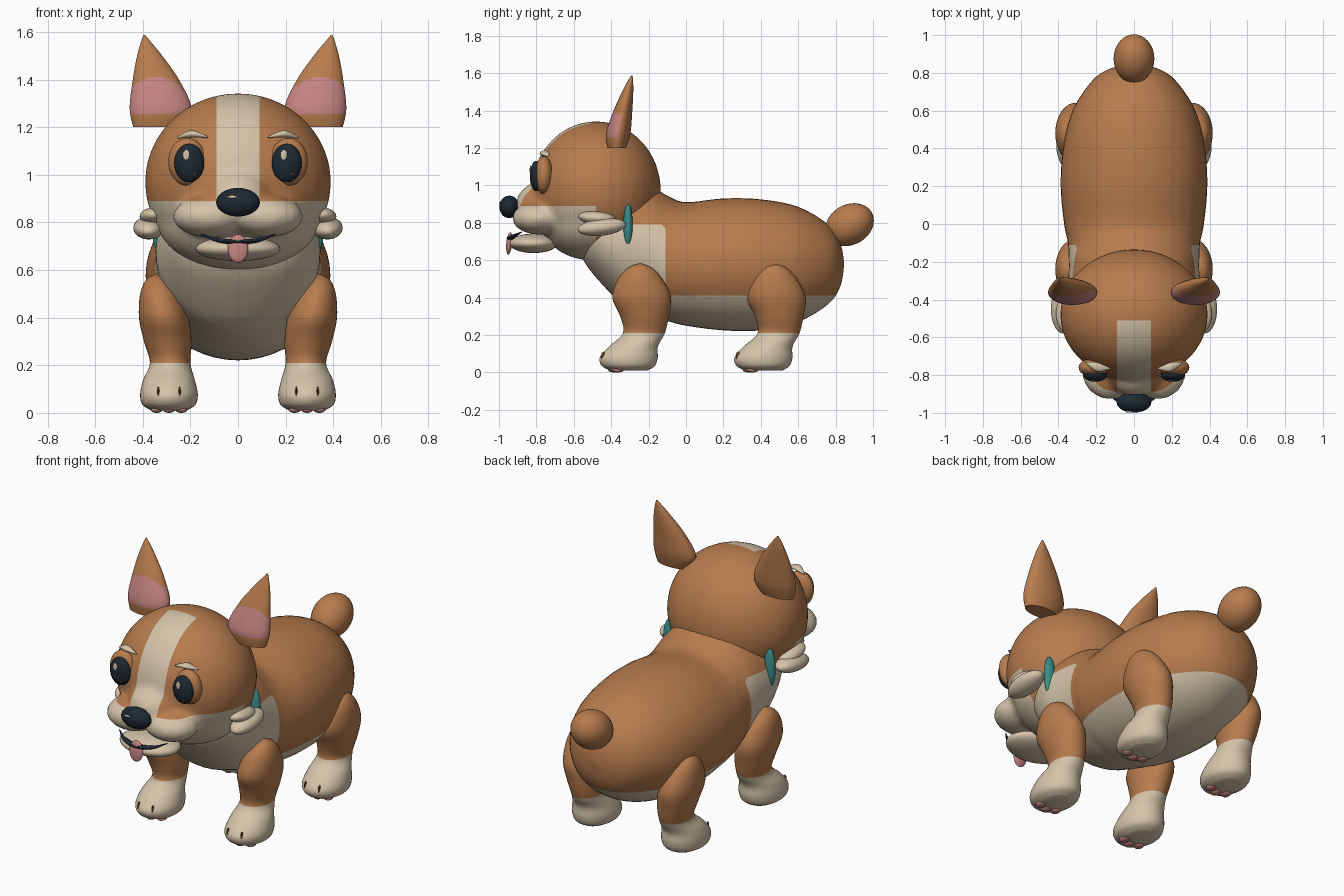
import bpy
import bmesh
import math
from mathutils import Matrix, Vector, Euler

if "Cube" in bpy.data.objects:
    bpy.data.objects.remove(bpy.data.objects["Cube"], do_unlink=True)


def material(name, r, g, b):
    m = bpy.data.materials.new(name)
    m.use_nodes = True
    m.diffuse_color = (r, g, b, 1)
    shader = next(n for n in m.node_tree.nodes if n.type == 'BSDF_PRINCIPLED')
    shader.inputs["Base Color"].default_value = (r, g, b, 1)
    shader.inputs["Roughness"].default_value = 0.7
    return m


BROWN = material("brown fur", 0.47, 0.20, 0.075)
CREAM = material("cream fur", 0.66, 0.55, 0.40)
PINK = material("pink skin", 0.55, 0.23, 0.22)
DARK = material("dark navy", 0.012, 0.022, 0.032)
TEAL = material("teal collar", 0.04, 0.26, 0.25)
CLAW = material("dark brown", 0.15, 0.05, 0.017)
SIDES = ((1, "left"), (-1, "right"))


def finish(name, bm, mats, rule=None, cuts=()):
    """Cut the mesh along colour borders, colour its faces and make the object."""
    for co, no in cuts:
        geom = bm.verts[:] + bm.edges[:] + bm.faces[:]
        bmesh.ops.bisect_plane(bm, geom=geom, dist=1e-5, plane_co=co, plane_no=no)
    bmesh.ops.recalc_face_normals(bm, faces=bm.faces[:])
    if rule:
        for f in bm.faces:
            f.material_index = rule(f.calc_center_median(), f.normal)
    mesh = bpy.data.meshes.new(name)
    bm.to_mesh(mesh)
    bm.free()
    for m in mats:
        mesh.materials.append(m)
    mesh.shade_smooth()
    mesh.set_sharp_from_angle(angle=math.radians(50))
    obj = bpy.data.objects.new(name, mesh)
    bpy.context.collection.objects.link(obj)
    return obj


def add_ball(bm, loc, size, rot=(0, 0, 0), seg=32):
    mat = Matrix.LocRotScale(Vector(loc), Euler(rot), Vector(size))
    bmesh.ops.create_uvsphere(bm, u_segments=seg, v_segments=seg // 2 + 4, radius=1, matrix=mat)


def ball(name, mat, loc, size, rot=(0, 0, 0), seg=32):
    bm = bmesh.new()
    add_ball(bm, loc, size, rot, seg)
    return finish(name, bm, [mat])


def spline(rows, steps):
    """Smooth in-between rows through the given ones."""
    pts = [Vector(r) for r in rows]
    out = []
    for i in range(len(pts) - 1):
        p0, p1, p2 = pts[max(i - 1, 0)], pts[i], pts[i + 1]
        p3 = pts[min(i + 2, len(pts) - 1)]
        for k in range(steps):
            t = k / steps
            out.append(0.5 * (2 * p1 + (p2 - p0) * t + (2 * p0 - 5 * p1 + 4 * p2 - p3) * t ** 2
                              + (3 * p1 - p0 - 3 * p2 + p3) * t ** 3))
    return out + [pts[-1]]


def loft(rows, axis, seg=40, steps=5):
    """Skin ellipses given as rows of centre x, y, z and two radii."""
    bm = bmesh.new()
    rings = []
    for x, y, z, ru, rv in spline(rows, steps):
        ring = []
        for k in range(seg):
            a = math.tau * k / seg
            u, v = max(ru, 0.002) * math.cos(a), max(rv, 0.002) * math.sin(a)
            off = {"z": (u, v, 0), "y": (u, 0, v), "x": (0, u, v)}[axis]
            ring.append(bm.verts.new((x + off[0], y + off[1], z + off[2])))
        rings.append(ring)
    for a, b in zip(rings, rings[1:]):
        for k in range(seg):
            j = (k + 1) % seg
            bm.faces.new((a[k], a[j], b[j], b[k]))
    bm.faces.new(rings[0])
    bm.faces.new(rings[-1])
    return bm


# Body: y, bottom, top, half width
profile = [(0.845, 0.57, 0.59, 0.01), (0.825, 0.46, 0.69, 0.12), (0.76, 0.365, 0.79, 0.22),
           (0.6, 0.27, 0.885, 0.325), (0.4, 0.225, 0.925, 0.375), (0.2, 0.225, 0.93, 0.388),
           (0, 0.25, 0.91, 0.37), (-0.1, 0.275, 0.945, 0.35), (-0.2, 0.305, 1.0, 0.345),
           (-0.35, 0.375, 1.01, 0.34), (-0.5, 0.53, 0.93, 0.28), (-0.56, 0.62, 0.85, 0.18)]
body = loft([(0, y, (lo + hi) / 2, w, (hi - lo) / 2) for y, lo, hi, w in profile], "y", 48)
finish("body", body, [BROWN, CREAM],
       lambda c, n: int(c.z < 0.41 or (c.y < -0.11 and c.z < 0.79 and c.y + c.z < 0.66)),
       [((0, 0, 0.41), (0, 0, 1)), ((0, -0.11, 0), (0, 1, 0)), ((0, 0, 0.79), (0, 0, 1)),
        ((0, 0, 0.66), (0, 1, 1))])
ball("tail", BROWN, (0, 0.875, 0.79), (0.108, 0.135, 0.108), (0.5, 0, 0))

# Head: skull, jowls, bridge and muzzle lobes blended into one skin
bm = bmesh.new()
add_ball(bm, (0, -0.48, 0.97), (0.392, 0.347, 0.373))
add_ball(bm, (0, -0.5, 0.82), (0.345, 0.28, 0.222))
add_ball(bm, (0, -0.76, 0.90), (0.15, 0.15, 0.12))
for s, _ in SIDES:
    add_ball(bm, (s * 0.12, -0.79, 0.825), (0.155, 0.14, 0.088))
head = finish("head", bm, [BROWN, CREAM])
remesh = head.modifiers.new("blend", 'REMESH')
remesh.mode = 'VOXEL'
remesh.voxel_size = 0.018
soften = head.modifiers.new("soften", 'SMOOTH')
soften.factor = 0.5
soften.iterations = 8
bpy.context.view_layer.update()
evaluated = head.evaluated_get(bpy.context.evaluated_depsgraph_get())
bm = bmesh.new()
bm.from_mesh(evaluated.to_mesh())
evaluated.to_mesh_clear()
bpy.data.objects.remove(head, do_unlink=True)


def head_colour(c, n):
    blaze = abs(c.x) < 0.09 and c.y < -0.51
    face = c.z < 0.89 and c.y < -0.48
    return int(blaze or face)


finish("head", bm, [BROWN, CREAM], head_colour,
       [((0, 0, 0.89), (0, 0, 1)), ((0, -0.48, 0), (0, 1, 0)), ((0, -0.51, 0), (0, 1, 0)),
        ((0.09, 0, 0), (1, 0, 0)), ((-0.09, 0, 0), (1, 0, 0))])

# Nose and mouth
ball("nose", DARK, (0, -0.945, 0.885), (0.092, 0.053, 0.06))
ball("nose_shine", CREAM, (-0.025, -0.993, 0.907), (0.022, 0.006, 0.006), seg=16)
ball("lower_jaw", CREAM, (0, -0.815, 0.69), (0.178, 0.13, 0.052))
finish("mouth_line", loft([(-0.155, -0.88, 0.75, 0.003, 0.003), (-0.09, -0.925, 0.727, 0.016, 0.009),
                           (0, -0.94, 0.718, 0.02, 0.011), (0.09, -0.925, 0.727, 0.016, 0.009),
                           (0.155, -0.88, 0.75, 0.003, 0.003)], "x", 12), [DARK])
ball("tongue", PINK, (0, -0.945, 0.69), (0.043, 0.016, 0.06), (-0.1, 0, 0))

# Ears: x, y, z and two radii
ear_rows = [(0.335, -0.37, 1.2, 0.105, 0.05), (0.325, -0.362, 1.28, 0.13, 0.065),
            (0.345, -0.337, 1.4, 0.097, 0.05), (0.371, -0.312, 1.5, 0.053, 0.03),
            (0.387, -0.297, 1.56, 0.02, 0.014), (0.394, -0.29, 1.588, 0.003, 0.003)]


def ear_colour(c, n):
    dome = 1.41 - 3.5 * (abs(c.x) - 0.345) ** 2
    return int(n.y < -0.1 and 1.255 < c.z < dome)


for s, side in SIDES:
    rows = [(s * x, y, z, u, v) for x, y, z, u, v in ear_rows]
    finish(side + "_ear", loft(rows, "z", 48, 10), [BROWN, PINK], ear_colour,
           [((0, 0, 1.255), (0, 0, 1))])

    # Eyes and brows
    ball(side + "_eyelid", BROWN, (s * 0.213, -0.76, 1.055), (0.08, 0.05, 0.1))
    ball(side + "_eye", DARK, (s * 0.205, -0.8, 1.05), (0.063, 0.035, 0.081))
    ball(side + "_eye_shine", CREAM, (s * 0.205 - 0.012, -0.831, 1.083), (0.014, 0.005, 0.023), seg=16)
    ball(side + "_eye_glint", CLAW, (s * 0.205 + 0.022, -0.826, 1.005), (0.007, 0.004, 0.006), seg=12)
    finish(side + "_brow", loft([(s * 0.125, -0.765, 1.158, 0.003, 0.003),
                                 (s * 0.195, -0.757, 1.172, 0.025, 0.015),
                                 (s * 0.257, -0.735, 1.155, 0.003, 0.003)], "x", 16), [CREAM])

    # Cheek tufts and collar
    ball(side + "_lower_cheek_tuft", CREAM, (s * 0.375, -0.45, 0.777), (0.065, 0.13, 0.046), (0.12, 0, 0))
    ball(side + "_upper_cheek_tuft", CREAM, (s * 0.355, -0.475, 0.825), (0.058, 0.1, 0.036), (-0.1, 0, 0))
    ball(side + "_collar", TEAL, (s * 0.328, -0.31, 0.785), (0.034, 0.025, 0.115))

# Legs: x, y, z and two radii, shared by all four
leg_rows = [(0.29, -0.305, 0.01, 0.075, 0.1), (0.29, -0.308, 0.035, 0.112, 0.142),
            (0.29, -0.306, 0.08, 0.121, 0.155), (0.29, -0.28, 0.14, 0.108, 0.13),
            (0.285, -0.225, 0.21, 0.085, 0.112), (0.295, -0.222, 0.3, 0.1, 0.13),
            (0.312, -0.237, 0.4, 0.104, 0.157), (0.328, -0.245, 0.5, 0.083, 0.118),
            (0.338, -0.246, 0.56, 0.048, 0.062), (0.34, -0.246, 0.583, 0.004, 0.004)]
for s, side in SIDES:
    for end, dy in (("front", 0), ("rear", 0.72)):
        name = side + "_" + end
        rows = [(s * x, y + dy, z, u, v) for x, y, z, u, v in leg_rows]
        finish(name + "_leg", loft(rows, "z"), [BROWN, CREAM], lambda c, n: int(c.z < 0.21),
               [((0, 0, 0.21), (0, 0, 1))])
        for i in (-1, 1):
            ball(f"{name}_toe_slit_{i + 2}", CLAW, (s * 0.29 + i * 0.045, dy - 0.442, 0.085),
                 (0.005, 0.012, 0.026), seg=12)
        for i in (-1, 0, 1):
            ball(f"{name}_toe_pad_{i + 2}", PINK, (s * 0.29 + i * 0.052, dy - 0.385 + 0.02 * abs(i), 0.013),
                 (0.025, 0.032, 0.013), seg=16)
